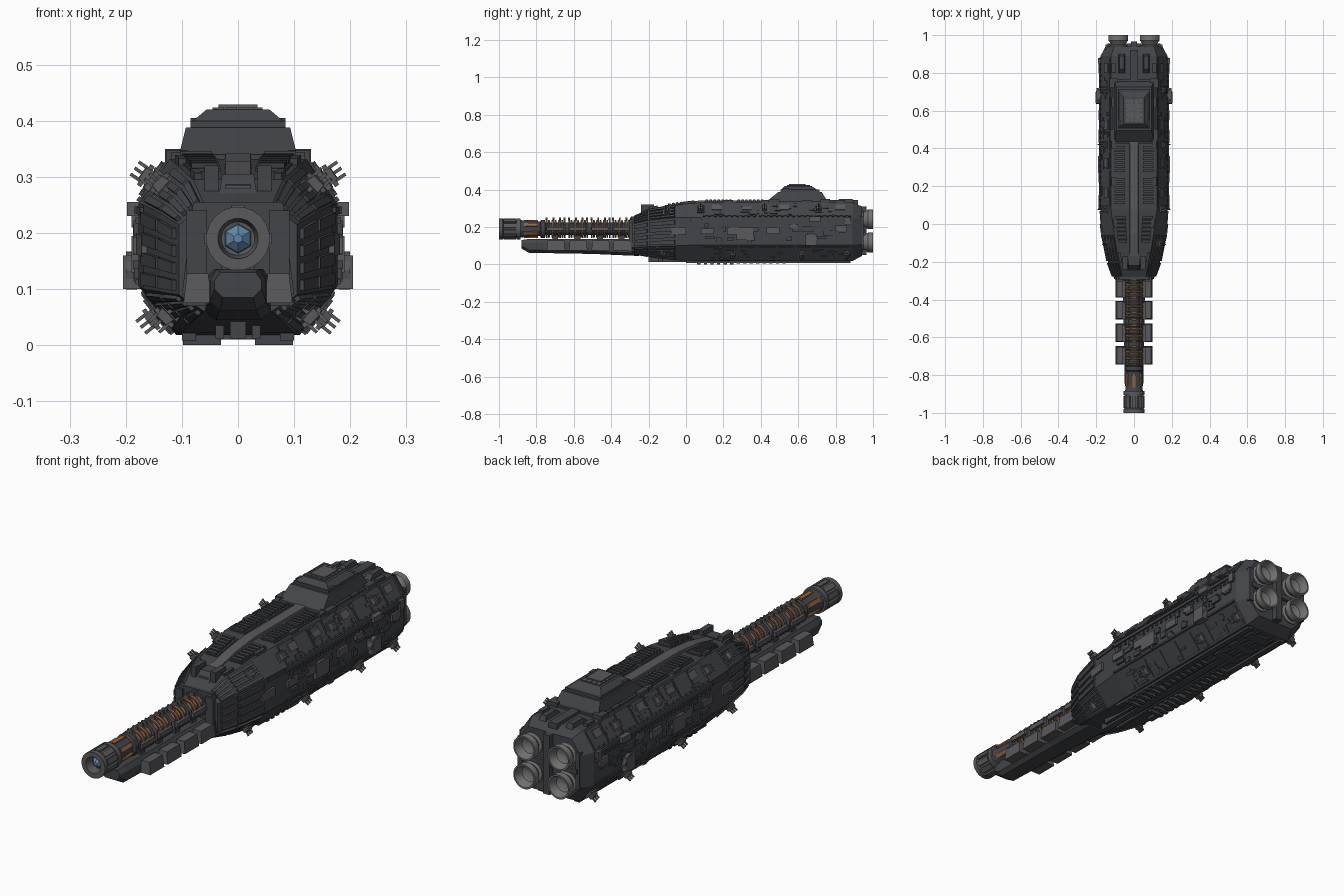
import bpy, bmesh, math, random
from mathutils import Matrix, Vector

if "Cube" in bpy.data.objects:
    bpy.data.objects.remove(bpy.data.objects["Cube"])

random.seed(4)

def material(name, rgb):
    m = bpy.data.materials.new(name)
    m.diffuse_color = (*rgb, 1)
    m.use_nodes = True
    m.node_tree.nodes["Principled BSDF"].inputs["Base Color"].default_value = m.diffuse_color
    return m

DARK = material("dark_steel", (0.055, 0.058, 0.066))
MID = material("mid_steel", (0.10, 0.10, 0.107))
PALE = material("pale_steel", (0.17, 0.17, 0.17))
COPPER = material("copper", (0.30, 0.13, 0.05))
BLUE = material("blue_glass", (0.12, 0.25, 0.40))


class Part:
    """Collects simple solids into one named mesh object."""
    def __init__(self, name, mat):
        self.name, self.mat, self.bm = name, mat, bmesh.new()

    def loft(self, rings, closed=False, M=Matrix()):
        vs = [[self.bm.verts.new(M @ Vector(p)) for p in r] for r in rings]
        n = len(vs[0])
        for a, b in zip(vs, vs[1:] + ([vs[0]] if closed else [])):
            for i in range(n):
                self.bm.faces.new((a[i], a[(i + 1) % n], b[(i + 1) % n], b[i]))
        if not closed:
            self.bm.faces.new(vs[0])
            self.bm.faces.new(vs[-1])

    def box(self, x0, x1, y0, y1, z0, z1, M=Matrix(), tx=0, ty=(0, 0)):
        self.loft([[(x0, y0, z0), (x1, y0, z0), (x1, y1, z0), (x0, y1, z0)],
                   [(x0 + tx, y0 + ty[0], z1), (x1 - tx, y0 + ty[0], z1),
                    (x1 - tx, y1 - ty[1], z1), (x0 + tx, y1 - ty[1], z1)]], M=M)

    def pair(self, x0, x1, *a):
        self.box(x0, x1, *a)
        self.box(-x1, -x0, *a)

    def lathe(self, cx, cz, prof, n=16, closed=False):
        self.loft([[(cx + r * math.cos(t), y, cz + r * math.sin(t))
                    for t in (2 * math.pi * (i + .5) / n for i in range(n))]
                   for r, y in prof], closed)

    def slab(self, k, y0, y1, u0, u1, h):
        """Raised plate on hull facet k, both sides."""
        for s in (1, -1):
            q = [facet(k, y, u, s) for y, u in ((y0, u0), (y1, u0), (y1, u1), (y0, u1))]
            n = normal(k, (y0 + y1) / 2, s)
            self.loft([[p - n * .006 for p in q], [p + n * h for p in q]])

    def done(self, smooth=False):
        bmesh.ops.recalc_face_normals(self.bm, faces=self.bm.faces)
        me = bpy.data.meshes.new(self.name)
        self.bm.to_mesh(me)
        self.bm.free()
        ob = bpy.data.objects.new(self.name, me)
        bpy.context.collection.objects.link(ob)
        me.materials.append(self.mat)
        if smooth:
            bpy.ops.object.select_all(action='DESELECT')
            ob.select_set(True)
            bpy.context.view_layer.objects.active = ob
            bpy.ops.object.shade_smooth_by_angle(angle=math.radians(35))


# hull stations: y, bottom half width, half width, top half width, z bottom, low, high, top
ST = [(-.29, .06, .105, .06, .06, .09, .215, .25), (-.2, .08, .138, .08, .042, .095, .235, .295),
      (-.05, .10, .168, .105, .022, .10, .25, .318), (.08, .11, .177, .122, .018, .105, .252, .332),
      (.89, .11, .177, .122, .018, .105, .252, .332), (.94, .09, .15, .105, .045, .11, .245, .31)]

def corners(y):
    for a, b in zip(ST, ST[1:]):
        if y <= b[0]:
            break
    t = (y - a[0]) / (b[0] - a[0])
    _, bw, w, tw, zb, zl, zu, zt = [p + (q - p) * t for p, q in zip(a, b)]
    return [(bw, zb), (w, zl), (w, zu), (tw, zt), (0, zt)]

def facet(k, y, u, s=1):
    c = corners(y)
    a, b = (c[k], c[k + 1]) if k >= 0 else ((0, c[0][1]), c[0])
    return Vector((s * (a[0] + (b[0] - a[0]) * u), y, a[1] + (b[1] - a[1]) * u))

def normal(k, y, s=1):
    e = .005
    n = (facet(k, y, 1, s) - facet(k, y, 0, s)).cross(facet(k, y + e, .5, s) - facet(k, y - e, .5, s))
    n = n.normalized() * -s
    return n if n.dot(facet(k, y, .5, s) - Vector((0, y, .18))) > 0 else -n

# main hull
p = Part("hull", DARK)
p.loft([[(x, st[0], z) for x, z in corners(st[0])[:4]] +
        [(-x, st[0], z) for x, z in corners(st[0])[3::-1]] for st in ST])
p.done()

# armour plates: nose ribs, belt strakes and scattered panels
p = Part("armour_plates", DARK)
for k in (0, 1, 2):
    for i in range(4):
        p.slab(k, -.275, -.205, .05 + i * .24, .2 + i * .24, .008)
        p.slab(k, -.195, -.06, .05 + i * .24, .2 + i * .24, .008)
for y in range(8):
    a = .09 + y * .1
    p.slab(2, a, a + .09, .08, .93, .004)
    p.slab(0, a, a + .085, .1, .9, .004)
p.slab(1, -.04, .07, .88, .97, .006)
p.slab(1, .08, .88, .88, .97, .008)
p.slab(1, .08, .88, .02, .08, .006)
for i in range(70):
    k, y, u = random.choice((0, 1, 1, 2)), random.uniform(.09, .82), random.uniform(.05, .7)
    p.slab(k, y, y + random.uniform(.015, .06), u, u + random.uniform(.08, .2), random.uniform(.006, .01))
p.done()

p = Part("side_panels", MID)
for y0, y1, u0, u1 in ((.22, .36, .38, .62), (-.08, 0, .4, .65), (.43, .5, .4, .62), (.08, .15, .4, .6),
                       (.8, .86, .5, .7), (.55, .6, .6, .75)):
    p.slab(1, y0, y1, u0, u1, .01)
for y0 in (.14, .3, .5, .8):
    p.slab(2, y0, y0 + .05, .45, .8, .009)
p.done()

# rows of portholes
p = Part("portholes", DARK)
for i in range(27):
    y = .09 + i * .03
    p.slab(1, y, y + .012, .76, .84, .006)
    p.slab(2, y, y + .012, .03, .12, .007)
p.done()

# outboard side boxes and round docking ports
p = Part("side_boxes", MID)
p.pair(.17, .205, .64, .70, .10, .16)
p.pair(.17, .19, .27, .36, .13, .195)
p.pair(.17, .198, .66, .72, .23, .255)
p.pair(.17, .19, .85, .88, .21, .25)
for s in (1, -1):
    M = Matrix.Translation((s * .19, .67, .133)) @ Matrix.Rotation(math.pi / 2, 4, 'Y')
    bmesh.ops.create_cone(p.bm, cap_ends=True, segments=12, radius1=.034, radius2=.034, depth=.02, matrix=M)
p.done()

# corner turrets
p = Part("corner_turrets", MID)
for k, u, ys in ((2, .5, (-.1, .08, .42, .71)), (0, .45, (-.12, .25, .62, .86))):
    for y in ys:
        for s in (1, -1):
            z, yy = normal(k, y, s), Vector((0, 1, 0))
            x = yy.cross(z).normalized()
            M = Matrix((x, z.cross(x), z)).transposed().to_4x4()
            M.translation = facet(k, y, u, s)
            p.box(-.02, .02, -.02, .02, -.01, .01, M)
            p.box(-.015, .015, -.014, .014, .01, .026, M, .003, (.003, .003))
            for d in (-.013, 0, .013):
                p.box(d - .003, d + .003, -.003, .003, .02, .042, M)
            p.box(-.022, .022, -.005, .005, .014, .022, M)
p.done()

# deck: central spine, ribbed hatches and rear pods
p = Part("deck_spine", MID)
p.loft([[(-.028, y, z - .03), (.028, y, z - .03), (.022, y, z), (-.022, y, z)]
        for y, z in ((-.24, .285), (-.05, .328), (.08, .342), (.45, .342))])
p.done()
p = Part("deck_hatches", DARK)
for g in (-.1, .1, .27):
    p.slab(3, g, g + .15, .1, .68, .005)
    for i in range(7):
        p.slab(3, g + .005 + i * .021, g + .018 + i * .021, .15, .62, .014)
for y in (-.2, -.02, .2, .4, .62, .8):
    p.slab(3, y, y + .05, .03, .2, .012)
p.pair(.085, .13, .72, .77, .32, .35)
p.pair(.09, .128, .44, .5, .32, .347)
for s in (1, -1):
    p.box(s * .065 - .018, s * .065 + .018, .79, .9, .325, .35, Matrix(), .006, (.03, .01))
p.box(-.02, .02, .76, .92, .32, .345)
p.done()

# nose: wedge housing above the gun, and the flat collar cheeks
p = Part("nose_housing", DARK)
p.box(-.04, .04, -.28, -.17, .23, .305, Matrix(), .012, (.06, 0))
p.pair(.035, .06, -.24, -.17, .26, .32)
p.pair(.055, .092, -.305, -.25, .07, .24)
p.box(-.1, .1, -.295, -.27, .09, .255, Matrix(), .02)
p.done()

# command tower in three tiers
p = Part("command_tower", DARK)
p.box(-.115, .115, .425, .765, .32, .34)
p.box(-.105, .105, .435, .755, .34, .388, Matrix(), .012, (.06, .03))
p.box(-.085, .085, .505, .715, .385, .40)
p.box(-.08, .08, .51, .70, .40, .42, Matrix(), .024, (.02, .03))
p.pair(.065, .085, .52, .55, .395, .405)
p.done()
p = Part("tower_roof_grid", MID)
for i in range(4):
    for j in range(5):
        x, y = -.045 + i * .023, .54 + j * .025
        p.box(x, x + .02, y, y + .022, .415, .424)
p.box(-.035, .035, .55, .64, .42, .429)
p.done()

# belly: rails, ladder slats and keel
p = Part("belly_rails", DARK)
p.pair(.075, .1, .0, .88, .008, .03)
p.pair(.025, .04, -.15, .88, .012, .035)
for i in range(14):
    y = .06 + i * .035
    p.pair(.03, .098, y, y + .018, .0 if i < 6 else .006, .025)
p.box(-.014, .014, -.2, .85, .012, .05)
for y in (.6, .7, .8):
    p.box(-.06, .06, y, y + .05, .01, .03)
p.done()

# gun: core tube, copper coils, clamp rings
GY, GZ = (-.745, -.625, -.505, -.39), .19
p = Part("gun_core", DARK)
p.lathe(0, GZ, [(.034, -.9), (.034, -.27)], 12)
p.lathe(0, GZ, [(.05, -.89), (.045, -.86), (.04, -.78), (.05, -.775), (.05, -.755), (.036, -.75)], 12)
p.lathe(0, GZ, [(.055, -.30), (.06, -.28), (.06, -.26)], 12)
p.done()
p = Part("gun_coils", COPPER)
for y in GY:
    for i in range(5):
        c = y + .012 + i * .018
        p.lathe(0, GZ, [(.043 + .006 * math.cos(a), c + .006 * math.sin(a))
                        for a in (j * math.pi / 3 for j in range(6))], 16, True)
for a in range(6):
    p.box(-.009, .009, -.865, -.79, .038, .048,
          Matrix.Translation((0, 0, GZ)) @ Matrix.Rotation(a * math.pi / 3, 4, 'Y'))
p.done(True)
p = Part("gun_clamps", MID)
for y in GY:
    for d in (0, .036, .072, .096):
        p.lathe(0, GZ, [(.034, y + d - .004), (.053, y + d - .004), (.053, y + d + .004), (.034, y + d + .004)], 8, True)
        p.box(-.012, .012, y + d - .005, y + d + .005, GZ + .045, GZ + .06)
    p.pair(.045, .06, y, y + .09, .18, .2)
p.done()

# muzzle with long ridges and a blue lens
p = Part("muzzle", MID)
p.lathe(0, GZ, [(.04, -.88), (.05, -.885), (.05, -.975), (.057, -.98), (.057, -1), (.036, -1),
                (.03, -.96), (.02, -.958)], 20)
p.lathe(0, GZ, [(.05, -.905), (.057, -.905), (.057, -.885), (.05, -.885)], 20, True)
for a in range(10):
    p.box(-.011, .011, -.975, -.91, .046, .056,
          Matrix.Translation((0, 0, GZ)) @ Matrix.Rotation(a * math.pi / 5, 4, 'Y'))
p.done(True)
p = Part("muzzle_lens", BLUE)
p.lathe(0, GZ, [(.027, -.955), (.025, -.97), (.008, -.985)], 6)
p.done()

# lower boom with four side boxes on each side
p = Part("lower_boom", DARK)
p.loft([[(-w, y, b + .015), (-w * .65, y, b), (w * .65, y, b), (w, y, b + .015),
         (w, y, .115), (w * .75, y, t), (-w * .75, y, t), (-w, y, .115)]
        for y, w, b, t in ((-.88, .042, .085, .13), (-.84, .05, .062, .136), (-.5, .055, .056, .136), (-.25, .06, .045, .136))])
for y in GY:
    p.box(-.03, .03, y + .03, y + .06, .13, .16)
p.done()
p = Part("boom_side_boxes", MID)
for y in GY:
    for s in (1, -1):
        p.box(s * .072 - .025, s * .072 + .025, y, y + .098, .075, .128, Matrix(), .006, (.004, .004))
p.done()

# stern frame and four engine nozzles
p = Part("stern_frame", DARK)
p.box(-.016, .016, .92, .965, .05, .31)
p.box(-.14, .14, .92, .955, .168, .19)
p.pair(.128, .15, .91, .95, .1, .26)
p.done()
p = Part("engine_nozzles", PALE)
for x in (-.083, .083):
    for z in (.117, .241):
        p.lathe(x, z, [(.048, .92), (.048, .945), (.038, .95), (.044, .96), (.053, .972), (.053, 1), (.046, 1),
                       (.034, .965), (.014, .955)], 20)
p.done(True)
